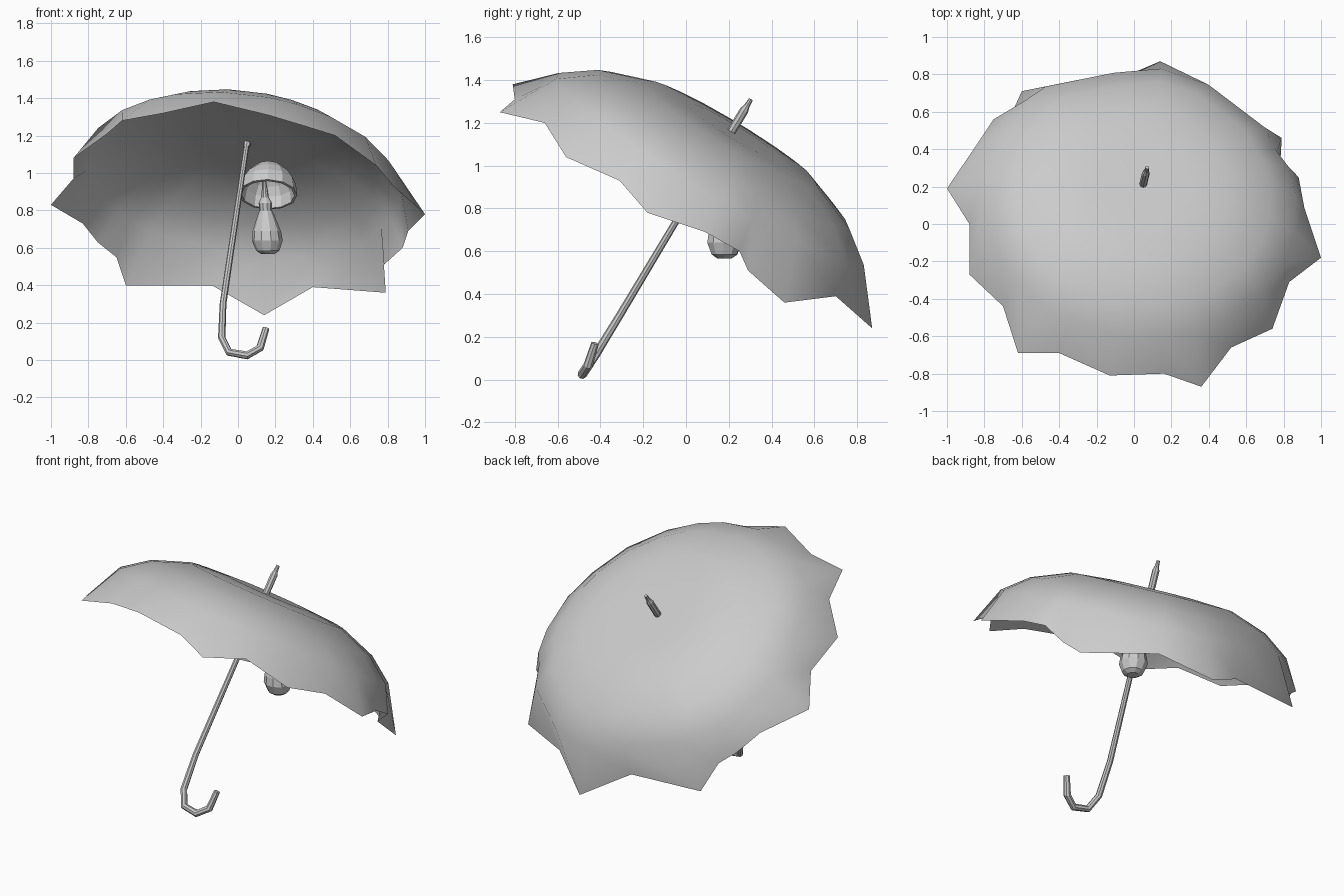
import bpy, math
from mathutils import Vector

if "Cube" in bpy.data.objects:
    bpy.data.objects.remove(bpy.data.objects["Cube"])

AXIS = Vector((0.125, 0.514, 0.849)).normalized()
U = (Vector((1, 0, 0)) - AXIS * AXIS.x).normalized()
V = AXIS.cross(U)
CENTRE = Vector((0, 0, 0.79))


def make(name, verts, faces, smooth=None):
    me = bpy.data.meshes.new(name)
    me.from_pydata([tuple(v) for v in verts], [], faces)
    me.update()
    ob = bpy.data.objects.new(name, me)
    bpy.context.collection.objects.link(ob)
    bpy.context.view_layer.objects.active = ob
    for o in bpy.context.selected_objects:
        o.select_set(False)
    ob.select_set(True)
    bpy.ops.object.mode_set(mode='EDIT')
    bpy.ops.mesh.select_all(action='SELECT')
    bpy.ops.mesh.normals_make_consistent(inside=False)
    bpy.ops.object.mode_set(mode='OBJECT')
    if smooth:
        bpy.ops.object.shade_smooth_by_angle(angle=math.radians(smooth))
    return ob


def tube(name, path, radii, sides, direction=None, caps=True):
    """Sweep a ring along a path, one radius per point."""
    pts = [Vector(p) for p in path]
    verts, faces = [], []
    for i, p in enumerate(pts):
        d = direction or (pts[min(i + 1, len(pts) - 1)] - pts[max(i - 1, 0)])
        d = d.normalized()
        # side vector kept near the umbrella plane to avoid twist
        a = V.cross(d).normalized() if direction is None else U - d * U.dot(d)
        a.normalize()
        b = d.cross(a)
        for k in range(sides):
            t = 2 * math.pi * k / sides
            verts.append(p + (a * math.cos(t) + b * math.sin(t)) * radii[i])
    for i in range(len(pts) - 1):
        for k in range(sides):
            m = (k + 1) % sides
            faces.append((i * sides + k, i * sides + m,
                          (i + 1) * sides + m, (i + 1) * sides + k))
    if caps:
        faces.append(tuple(range(sides))[::-1])
    n = (len(pts) - 1) * sides
    faces.append(tuple(range(n, n + sides)))
    return make(name, verts, faces)


# Canopy: ragged rim of tips and notches, lofted to the crown
rim = [(1, -.18, .78), (.91, .09, .69), (.88, .25, .6), (.78, .29, .51),
       (.79, .46, .36), (.4, .7, .39), (.14, .87, .24), (-.14, .75, .4),
       (-.6, .71, .4), (-.65, .6, .55), (-.75, .56, .63), (-.83, .44, .73),
       (-1, .19, .83), (-.88, 0, .97), (-.88, -.27, 1.08), (-.7, -.44, 1.21),
       (-.62, -.69, 1.28), (-.4, -.69, 1.32), (-.13, -.81, 1.38),
       (.16, -.8, 1.31), (.36, -.87, 1.25), (.52, -.66, 1.2),
       (.74, -.56, 1.04), (.83, -.31, .93)]
profile = [(.25, 1.105), (.48, 1.09), (.7, 1.01), (.85, .9)]
base = CENTRE.dot(AXIS)
n = len(rim)
verts = [CENTRE + AXIS * (1.1 - base)]
for r, h in profile:
    for p in rim:
        q = Vector(p) - CENTRE
        flat = q - AXIS * q.dot(AXIS)
        radius = min(r, r * flat.length / .9)
        verts.append(CENTRE + flat.normalized() * radius + AXIS * (h - base))
verts += [Vector(p) for p in rim]
faces = [(0, 1 + k, 1 + (k + 1) % n) for k in range(n)]
for j in range(len(profile)):
    for k in range(n):
        m = (k + 1) % n
        a, b = 1 + j * n, 1 + (j + 1) * n
        faces.append((a + k, b + k, b + m, a + m))
make("canopy", verts, faces, smooth=60)

# Shaft with hooked handle
hook = [(.048, .205, 1.16), (-.08, -.31, .3), (-.087, -.42, .12),
        (-.048, -.472, .042), (.048, -.485, .025), (.118, -.458, .065),
        (.15, -.425, .17)]
tube("shaft_and_handle", hook, [.014, .018, .02, .021, .022, .022, .018], 8)

# Ferrule on the crown
start = Vector((.046, .2, 1.14))
tube("ferrule", [start + AXIS * t for t in (0, .05, .14, .165, .2)],
     [.019, .021, .021, .013, .01], 8)

# Hanging bell under the canopy
bell_axis = Vector((.03, .514, .857)).normalized()
c = Vector((.16, .2, .885))
shape = [(.0, .157), (.02, .155), (.07, .147), (.12, .118), (.165, .075), (.19, .025)]
bell = tube("bell", [c + bell_axis * h for h, r in shape],
            [r for h, r in shape], 12, bell_axis, caps=False)
mod = bell.modifiers.new("thickness", 'SOLIDIFY')
mod.thickness = .015
mod.offset = -1

# Pear-shaped clapper
clap = [(.567, .035), (.585, .062), (.64, .083), (.69, .076), (.76, .05),
        (.8, .034), (.84, .036), (.87, .02), (.98, .008)]
tube("clapper", [(.16 - (z - .567) * .05, .18, z) for z, r in clap],
     [r for z, r in clap], 10, Vector((0, 0, 1)))
